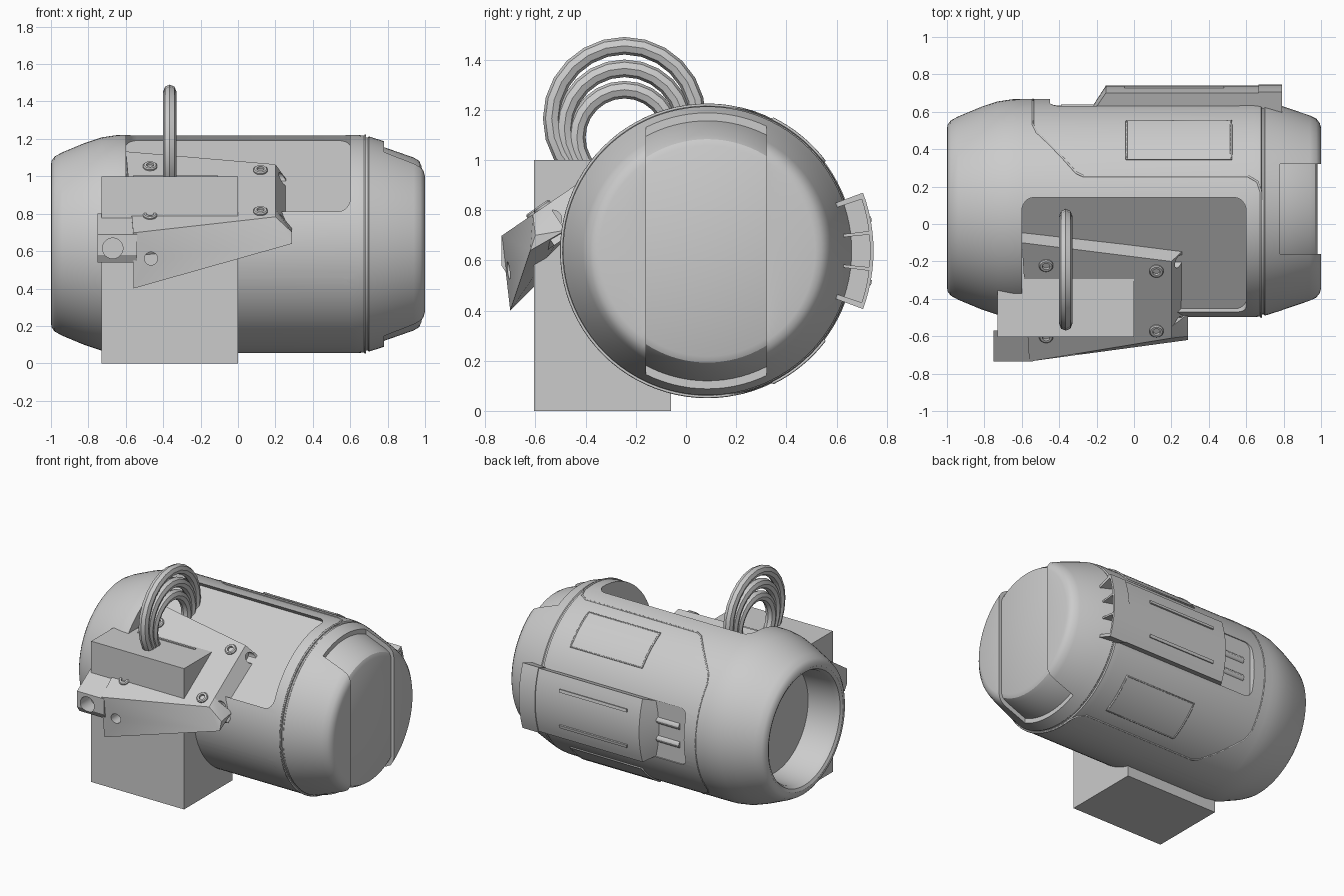
import bpy, bmesh
from math import sin, cos, pi, radians
from mathutils import Vector, Matrix

old = bpy.data.objects.get("Cube")
if old:
    bpy.data.objects.remove(old, do_unlink=True)

CY, CZ, R = 0.085, 0.638, 0.583      # body axis and radius
X, Y = Vector((1, 0, 0)), Vector((0, 1, 0))

grey = bpy.data.materials.new("light_grey")
grey.use_nodes = True
grey.diffuse_color = (0.6, 0.6, 0.6, 1)
grey.node_tree.nodes["Principled BSDF"].inputs["Base Color"].default_value = (0.6, 0.6, 0.6, 1)


def finish(name, bm, smooth=True):
    bmesh.ops.recalc_face_normals(bm, faces=bm.faces)
    me = bpy.data.meshes.new(name)
    bm.to_mesh(me)
    bm.free()
    me.materials.append(grey)
    ob = bpy.data.objects.new(name, me)
    bpy.context.collection.objects.link(ob)
    if smooth:
        shade(ob)
    return ob


def activate(ob):
    bpy.ops.object.select_all(action='DESELECT')
    ob.select_set(True)
    bpy.context.view_layer.objects.active = ob


def shade(ob):
    activate(ob)
    bpy.ops.object.shade_smooth_by_angle(angle=radians(30))


def cut(ob, cutters):
    activate(ob)
    for c in cutters:
        c.hide_render = True
        m = ob.modifiers.new("cut", 'BOOLEAN')
        m.operation, m.solver, m.object = 'DIFFERENCE', 'EXACT', c
        bpy.ops.object.modifier_apply(modifier=m.name)
        bpy.data.objects.remove(c, do_unlink=True)
    shade(ob)


def polar(x, r, deg):
    """Point around the body axis; angle runs from up towards the back."""
    a = radians(deg)
    return Vector((x, CY + r * sin(a), CZ + r * cos(a)))


def lathe(name, profile, origin, axis, n=96):
    """Spin (height, radius) points about an axis."""
    bm = bmesh.new()
    vs = [bm.verts.new((r, 0, h)) for h, r in profile]
    es = [bm.edges.new(p) for p in zip(vs, vs[1:])]
    bmesh.ops.spin(bm, geom=vs + es, cent=(0, 0, 0), axis=(0, 0, 1), angle=2 * pi, steps=n)
    bmesh.ops.remove_doubles(bm, verts=bm.verts, dist=1e-5)
    q = Vector((0, 0, 1)).rotation_difference(axis).to_matrix().to_4x4()
    bm.transform(Matrix.Translation(origin) @ q)
    return finish(name, bm)


def rod(name, origin, axis, radius, length, n=24):
    return lathe(name, [(0, 0), (0, radius), (length, radius), (length, 0)], origin, axis, n)


def block(name, lo, hi, matrix=None, bevel=0.0, direction=None):
    """Box between two corners; optionally round the edges along a direction."""
    lo, hi = Vector(lo), Vector(hi)
    bm = bmesh.new()
    bmesh.ops.create_cube(bm, size=1)
    bm.transform(Matrix.Translation((lo + hi) / 2) @ Matrix.Diagonal((hi - lo).to_4d()))
    if bevel:
        es = [e for e in bm.edges
              if abs((e.verts[0].co - e.verts[1].co).normalized()[direction]) > 0.9]
        bmesh.ops.bevel(bm, geom=es, offset=bevel, segments=6, profile=0.5, affect='EDGES')
    if matrix:
        bm.transform(matrix)
    return finish(name, bm)


def hull(name, points):
    bm = bmesh.new()
    res = bmesh.ops.convex_hull(bm, input=[bm.verts.new(p) for p in points])
    loose = [g for g in res["geom_interior"] if isinstance(g, bmesh.types.BMVert)]
    bmesh.ops.delete(bm, geom=loose, context='VERTS')
    bmesh.ops.dissolve_limit(bm, angle_limit=0.02, verts=bm.verts, edges=bm.edges)
    return finish(name, bm, False)


def sector(name, x0, x1, r0, r1, a0, a1, slope=0.0, n=12):
    """Curved slab wrapped around the body axis; slope pulls in the outer low-x edge."""
    bm = bmesh.new()
    rings = []
    for i in range(n + 1):
        a = a0 + (a1 - a0) * i / n
        rings.append([bm.verts.new(polar(x, r, a)) for x, r in
                      ((x0, r0), (x1, r0), (x1, r1), (x0 + slope, r1))])
    for p, q in zip(rings, rings[1:]):
        for k in range(4):
            bm.faces.new((p[k], p[k - 1], q[k - 1], q[k]))
    bm.faces.new(rings[0])
    bm.faces.new(rings[-1])
    return finish(name, bm)


def tube(name, points, radius, cyclic):
    cu = bpy.data.curves.new(name, 'CURVE')
    cu.dimensions, cu.bevel_depth, cu.bevel_resolution = '3D', radius, 1
    sp = cu.splines.new('POLY')
    sp.points.add(len(points) - 1)
    for p, co in zip(sp.points, points):
        p.co = (*co, 1)
    sp.use_cyclic_u = cyclic
    cu.materials.append(grey)
    ob = bpy.data.objects.new(name, cu)
    bpy.context.collection.objects.link(ob)


# Main body: open socket at one end, tapered cap at the other
axis = Vector((0, CY, CZ))
body = lathe("body", [(-0.76, 0), (-0.76, 0.37), (-0.96, 0.385), (-0.99, 0.4), (-1, 0.42),
                      (-0.997, 0.445), (-0.98, 0.468), (-0.94, 0.49), (-0.82, 0.54),
                      (-0.73, 0.57), (-0.65, 0.582), (-0.6, R), (0.64, R), (0.68, 0.579),
                      (0.685, 0.57), (0.695, 0.57), (0.7, 0.575), (0.77, 0.553), (0.94, 0.495),
                      (0.975, 0.478), (0.993, 0.455), (1, 0.43), (1, 0)], axis, X)
cutters = [block("strip_cutter", (0.78, -0.16, -1), (1.2, 0.32, 2)),
           block("grip_cutter", (-0.45, 0.625, 0.44), (0.6, 0.9, 0.84), None, 0.05, 1)]
for a in (-33.5, -146.5):            # flat pads on the front, above and below
    m = Matrix.Translation(axis) @ Matrix.Rotation(radians(-a), 4, 'X')
    cutters.append(block("pad_cutter", (-0.6, -0.367, 0.42), (0.6, 0.367, 0.9), m, 0.06, 2))
cut(body, cutters)
lathe("cap_strip", [(0.7, 0), (0.7, 0.53), (0.78, 0.518), (0.94, 0.462), (0.968, 0.445),
                    (0.98, 0.42), (0.98, 0)], axis, X)

# Seam line around the shell, mirrored top to bottom
half = [(-0.54, 90), (-0.54, 50), (-0.52, 44), (-0.31, 19), (-0.27, 17), (0.61, 17),
        (0.66, 14), (0.68, 8), (0.68, -90)]
seam = half + [(x, 180 - a) for x, a in reversed(half)][1:-1]
path = []
for (x0, a0), (x1, a1) in zip(seam, seam[1:] + [(-0.54, 90)]):
    a1 += 360 * round((a0 - a1) / 360)
    steps = max(1, int(abs(a1 - a0) / 4))
    path += [polar(x0 + (x1 - x0) * i / steps, R - 0.002, a0 + (a1 - a0) * i / steps)
             for i in range(steps)]
tube("shell_seam", path, 0.006, True)

# Raised rectangular panels, upper and lower back
for side, mid in (("upper", 39.5), ("lower", 140.5)):
    sector(side + "_panel", -0.04, 0.52, 0.56, R + 0.006, mid - 13, mid + 13)
    edge = [polar(x, R + 0.004, mid + d) for x, s in ((-0.04, 1), (0.52, -1))
            for d in [s * (-13 + 26 * i / 8) for i in range(9)]]
    tube(side + "_panel_rim", edge, 0.006, True)

# Back grip with vent cells, rails and prongs
sector("grip", -0.25, 0.68, 0.5, 0.656, 70, 110, 0.1)
vent = sector("grip_vent", 0.665, 0.79, 0.49, 0.662, 69.5, 110.5)
cut(vent, [sector("cell_cutter", 0.7, 0.9, 0.525, 0.648, a, a + 11.5) for a in (71.5, 84.25, 97)])
for a in (79, 101):
    sector("grip_rail", -0.05, 0.48, 0.64, 0.666, a - 0.9, a + 0.9)
for z in (0.57, 0.7):
    rod("prong", (-0.39, 0.615, z), X, 0.025, 0.25, 12)

# Rectangular post
block("post", (-0.73, -0.605, 0), (0, -0.06, 1))
block("post_slot_bar", (-0.56, -0.33, 0.9), (-0.11, -0.315, 1.006))

# Sloped bracket on the upper pad
N = Vector((0, -0.565, 0.825))


def top(x, y):
    return Vector((x, y, 1.03 - (y + 0.25) * -0.685))


plate = [top(-0.6, -0.1), top(0.2, -0.2), top(0.2, -0.61), top(-0.56, -0.735)]
lower = [p - N * 0.15 for p in plate]
lower[1].x = lower[2].x = 0.29
bracket = hull("bracket_plate", plate + lower)
flange = hull("bracket_flange", [
    top(-0.56, -0.735), top(-0.56, -0.55), (-0.56, -0.7, 0.4), (-0.56, -0.48, 0.62),
    top(0.2, -0.61), top(0.2, -0.55), (0.29, -0.6, 0.7), (0.29, -0.62, 0.64),
    (0.29, -0.48, 0.72)])
tab = hull("bracket_tab", [(x, y, z) for x in (-0.75, -0.54) for y, z in
                           ((-0.735, 0.69), (-0.735, 0.58), (-0.71, 0.54),
                            (-0.57, 0.54), (-0.57, 0.8))])
cut(bracket, [rod("hole", (0.2, y, z), X, 0.035, 0.2) for y, z in ((-0.2, 0.985), (-0.53, 0.765))])
cut(flange, [rod("hole", (-0.465, -0.85, 0.56), Y, 0.035, 0.22)])
cut(tab, [rod("hole", (-0.67, -0.9, 0.615), Y, 0.055, 0.28)])

# Socket-head bolts
for x, y in ((-0.47, -0.22), (0.12, -0.25), (0.12, -0.57), (-0.47, -0.6)):
    lathe("bolt", [(-0.02, 0), (-0.02, 0.038), (0.008, 0.038), (0.014, 0.032), (0.014, 0.02),
                   (-0.005, 0.018), (-0.005, 0)], top(x, y), N, 24)

# Nested loops above the post
for radius, z in ((0.29, 1.165), (0.24, 1.125), (0.19, 1.09)):
    ring = [(radius + 0.035 * cos(k * pi / 4), 0.035 * sin(k * pi / 4)) for k in range(9)]
    lathe("loop", [(h, r) for r, h in ring], (-0.365, -0.245, z), X, 24)
